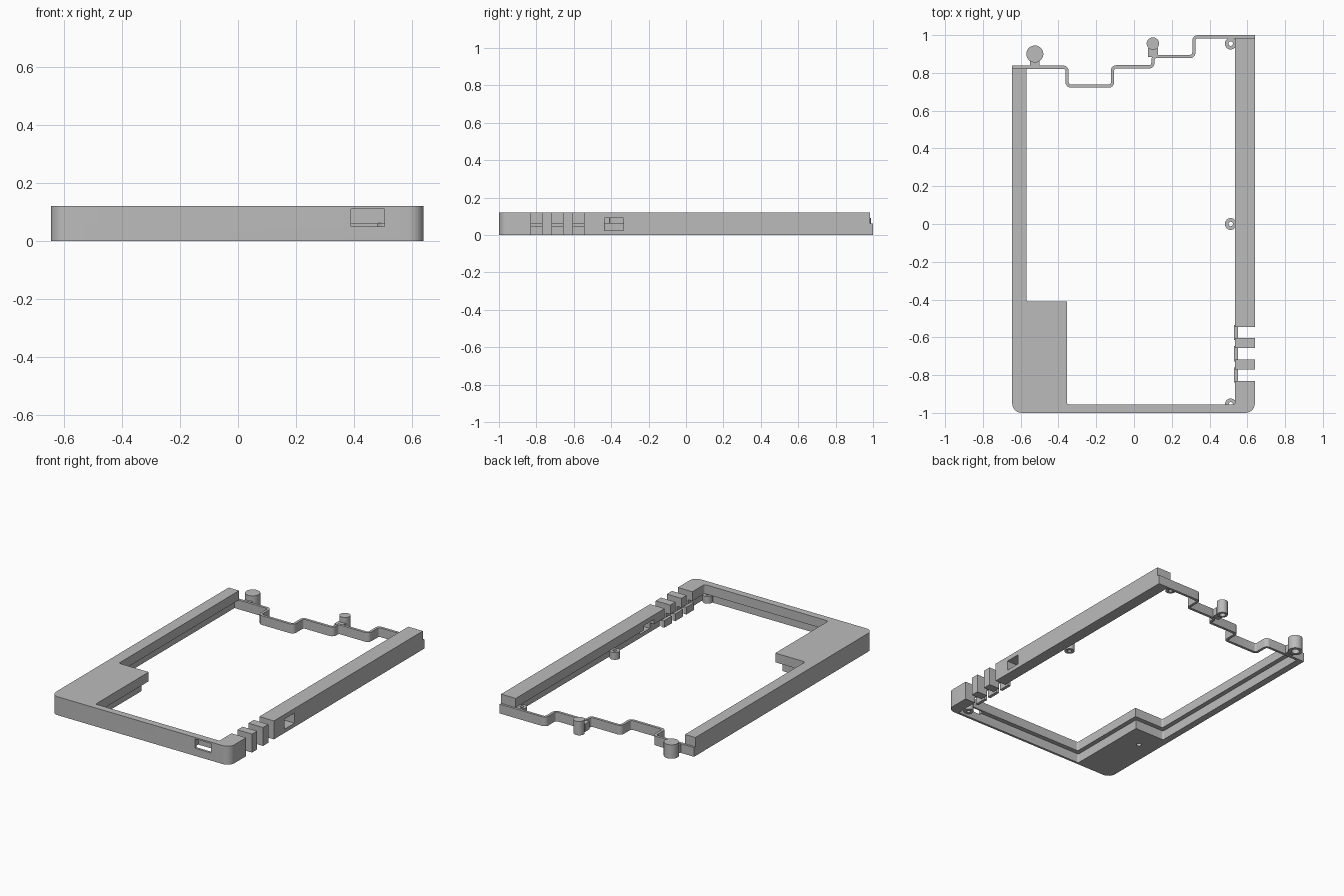
import bpy, bmesh, math
from mathutils import Vector, Matrix

if "Cube" in bpy.data.objects:
    bpy.data.objects.remove(bpy.data.objects["Cube"], do_unlink=True)

H, MID, STEP, WALL = 0.12, 0.06, 0.03, 0.017

grey = bpy.data.materials.new("plain grey")
grey.use_nodes = True
grey.diffuse_color = (0.5, 0.5, 0.5, 1)
grey.node_tree.nodes["Principled BSDF"].inputs["Base Color"].default_value = (0.5, 0.5, 0.5, 1)


def finish(bm, name):
    bmesh.ops.recalc_face_normals(bm, faces=bm.faces)
    mesh = bpy.data.meshes.new(name)
    bm.to_mesh(mesh)
    bm.free()
    mesh.materials.append(grey)
    ob = bpy.data.objects.new(name, mesh)
    bpy.context.collection.objects.link(ob)
    return ob


def activate(ob):
    bpy.ops.object.select_all(action='DESELECT')
    ob.select_set(True)
    bpy.context.view_layer.objects.active = ob


def smooth(ob):
    activate(ob)
    bpy.ops.object.shade_smooth_by_angle(angle=math.radians(35))


def fillet(points, closed=True, steps=6):
    """Round the corners of a 2D path given as (x, y, radius)."""
    out, n = [], len(points)
    for i, (x, y, r) in enumerate(points):
        p = Vector((x, y))
        if r == 0 or (not closed and i in (0, n - 1)):
            out.append(p)
            continue
        a = (Vector(points[i - 1][:2]) - p).normalized()
        b = (Vector(points[(i + 1) % n][:2]) - p).normalized()
        centre = p + (a + b) * r
        for k in range(steps + 1):
            t = k / steps * math.pi / 2
            out.append(centre - b * r * math.cos(t) - a * r * math.sin(t))
    return out


def prism(name, outline, z0, z1):
    bm = bmesh.new()
    face = bm.faces.new([bm.verts.new((p.x, p.y, z0)) for p in outline])
    new = bmesh.ops.extrude_face_region(bm, geom=[face])["geom"]
    verts = [v for v in new if isinstance(v, bmesh.types.BMVert)]
    bmesh.ops.translate(bm, verts=verts, vec=(0, 0, z1 - z0))
    return finish(bm, name)


def box(name, x0, x1, y0, y1, z0, z1):
    corners = [Vector(c) for c in ((x0, y0), (x1, y0), (x1, y1), (x0, y1))]
    return prism(name, corners, z0, z1)


def lathe(name, x, y, profile):
    """Spin a closed (radius, z) profile around an upright axis."""
    bm = bmesh.new()
    vs = [bm.verts.new((r, 0, z)) for r, z in profile]
    es = [bm.edges.new((vs[i - 1], vs[i])) for i in range(len(vs))
          if vs[i - 1].co.x + vs[i].co.x > 0]
    bmesh.ops.spin(bm, geom=vs + es, cent=(0, 0, 0), axis=(0, 0, 1),
                   angle=2 * math.pi, steps=32)
    bmesh.ops.remove_doubles(bm, verts=bm.verts, dist=0.0005)
    bm.transform(Matrix.Translation((x, y, 0)))
    ob = finish(bm, name)
    smooth(ob)
    return ob


def combine(target, tool, operation):
    mod = target.modifiers.new("combine", 'BOOLEAN')
    mod.operation, mod.object, mod.solver = operation, tool, 'EXACT'
    activate(target)
    bpy.ops.object.modifier_apply(modifier=mod.name)
    bpy.data.objects.remove(tool, do_unlink=True)


def frame_outline(d):
    """Three-sided frame with a corner block; d pulls the inner edge outward."""
    return fillet([
        (-0.645, -1, 0.05), (0.64, -1, 0.05), (0.64, 0.985, 0), (0.535 + d, 0.985, 0),
        (0.535 + d, -0.955 - d, 0.012), (-0.355 - d, -0.955 - d, 0.012),
        (-0.355 - d, -0.41 - d, 0), (-0.57 - d, -0.41 - d, 0.012),
        (-0.57 - d, 0.825, 0), (-0.645, 0.825, 0)])


# Frame: wide upper flange on a narrower lower wall
frame = prism("frame", frame_outline(0), MID, H)
combine(frame, prism("lower_wall", frame_outline(STEP), 0, MID), 'UNION')

# Openings: side slots, side port, front pocket, screw hole
slots = [(-0.83, -0.77), (-0.717, -0.657), (-0.603, -0.545)]
for y0, y1 in slots:
    combine(frame, box("slot_cutter", 0.5, 0.7, y0, y1, -0.1, 0.2), 'DIFFERENCE')
combine(frame, box("port_cutter", 0.5, 0.7, -0.435, -0.335, 0.025, 0.09), 'DIFFERENCE')
combine(frame, box("pocket_cutter", 0.39, 0.505, -1.1, -0.965, 0.05, 0.11), 'DIFFERENCE')
combine(frame, lathe("screw_cutter", -0.525, -0.58,
                     [(0, -0.05), (0.015, -0.05), (0.015, 0.05), (0, 0.05)]), 'DIFFERENCE')
smooth(frame)

# Low guards behind the side slots
for i, (y0, y1) in enumerate(slots):
    box(f"slot_guard_{i + 1}", 0.53, 0.55, y0 - 0.01, y1 + 0.01, 0, 0.047)

# Stepped thin back wall
R = 0.02
path = fillet([(-0.645, 0.83, 0), (-0.354, 0.83, R), (-0.354, 0.73, R),
               (-0.114, 0.73, R), (-0.114, 0.832, R), (0.1, 0.832, R),
               (0.1, 0.887, R), (0.317, 0.887, R), (0.317, 0.991, R),
               (0.64, 0.991, 0)], closed=False)
bm = bmesh.new()
low = [bm.verts.new((p.x, p.y, 0)) for p in path]
high = [bm.verts.new((p.x, p.y, MID)) for p in path]
for i in range(len(path) - 1):
    bm.faces.new((low[i], low[i + 1], high[i + 1], high[i]))
back_wall = finish(bm, "back_wall")
solid = back_wall.modifiers.new("thickness", 'SOLIDIFY')
solid.thickness, solid.offset, solid.use_even_offset = WALL, 0, True
activate(back_wall)
bpy.ops.object.modifier_apply(modifier=solid.name)
smooth(back_wall)

# Back pegs, hollow underneath, each on a short stem
for side, x, y, r, stem_y in (("right", -0.525, 0.9, 0.045, 0.835),
                              ("left", 0.1, 0.955, 0.033, 0.885)):
    hole = r * 0.55
    lathe(f"{side}_back_peg", x, y, [(0, 0.09), (r, 0.09), (r, 0), (hole, 0),
                                     (hole, 0.06), (0, 0.06)])
    box(f"{side}_peg_stem", x - 0.026, x + 0.026, stem_y, y - hole - 0.005, 0.005, 0.055)

# Screw rings under the left rail flange
for place, y in (("front", -0.955), ("middle", 0), ("back", 0.955)):
    lathe(f"{place}_screw_ring", 0.512, y, [(0.012, 0.015), (0.031, 0.015),
                                            (0.031, 0.062), (0.012, 0.062)])
